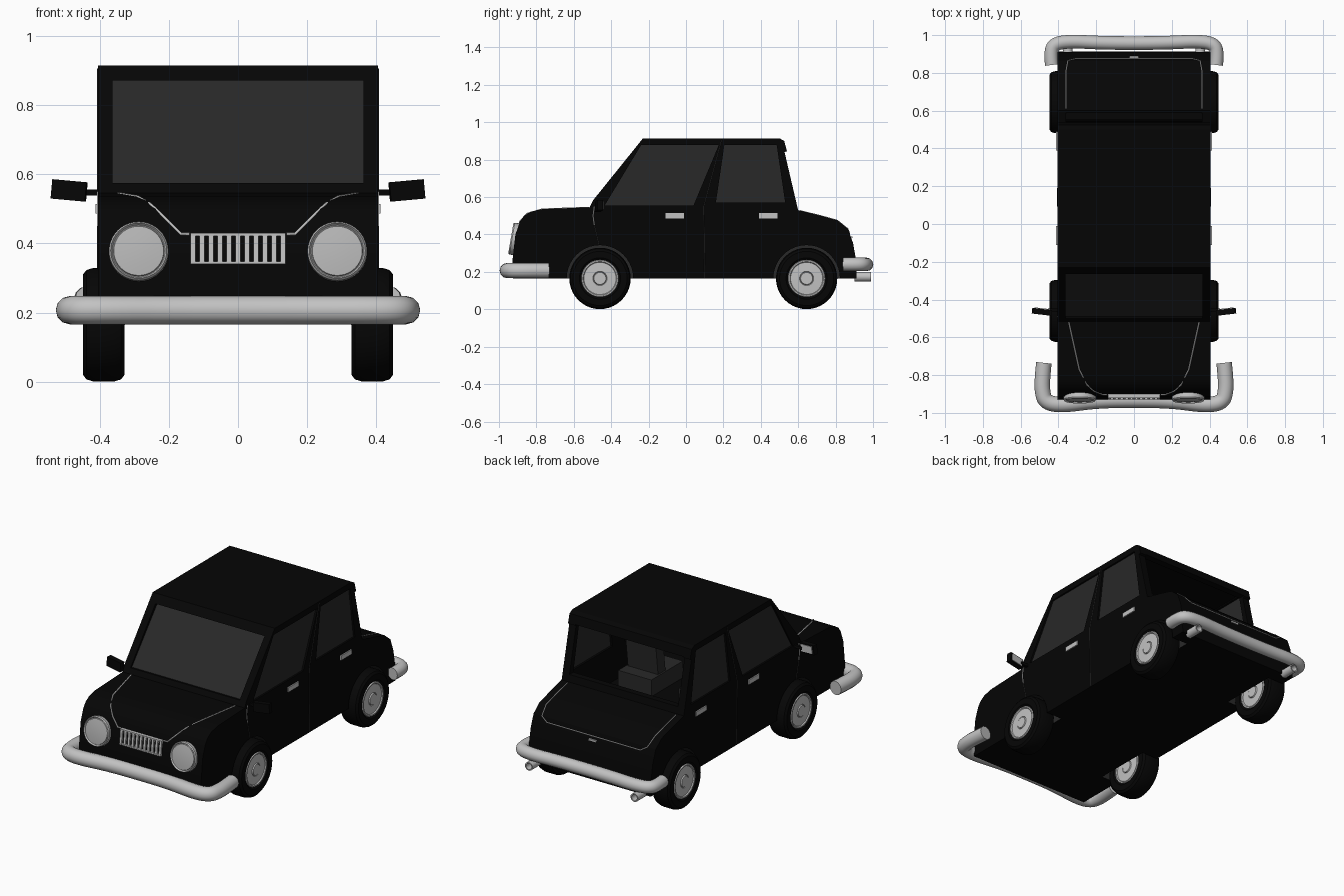
import bpy, bmesh, math

if "Cube" in bpy.data.objects:
    bpy.data.objects.remove(bpy.data.objects["Cube"])


def material(name, value):
    m = bpy.data.materials.new(name)
    m.use_nodes = True
    color = (value, value, value, 1)
    m.diffuse_color = color
    m.node_tree.nodes["Principled BSDF"].inputs["Base Color"].default_value = color
    return m


PAINT = material("black paint", 0.0016)
RUBBER = material("tyre rubber", 0.0018)
GLASS = material("tinted glass", 0.021)
LINER = material("grey lining", 0.022)
CHROME = material("chrome", 0.54)
LENS = material("lamp lens", 0.46)


def activate(ob):
    bpy.ops.object.select_all(action='DESELECT')
    ob.select_set(True)
    bpy.context.view_layer.objects.active = ob


def finish(name, bm, mat, smooth=False):
    bmesh.ops.recalc_face_normals(bm, faces=bm.faces)
    mesh = bpy.data.meshes.new(name)
    bm.to_mesh(mesh)
    bm.free()
    ob = bpy.data.objects.new(name, mesh)
    bpy.context.collection.objects.link(ob)
    mesh.materials.append(mat)
    if smooth:
        activate(ob)
        bpy.ops.object.shade_smooth_by_angle(angle=math.radians(32))
    return ob


def prism(name, profile, x0, x1, mat):
    """Side profile (y, z) extruded across x."""
    bm = bmesh.new()
    face = bm.faces.new([bm.verts.new((x0, y, z)) for y, z in profile])
    new = bmesh.ops.extrude_face_region(bm, geom=[face])["geom"]
    bmesh.ops.translate(bm, vec=(x1 - x0, 0, 0),
                        verts=[v for v in new if isinstance(v, bmesh.types.BMVert)])
    return finish(name, bm, mat)


def box(name, center, size, mat, rot=(0, 0, 0)):
    bm = bmesh.new()
    bmesh.ops.create_cube(bm, size=1)
    bmesh.ops.scale(bm, vec=size, verts=bm.verts)
    ob = finish(name, bm, mat)
    ob.location, ob.rotation_euler = center, rot
    return ob


def lathe(name, profile, loc, rot, mat, steps=40):
    """Profile (radius, height) turned about local z."""
    bm = bmesh.new()
    vs = [bm.verts.new((r, 0, h)) for r, h in profile]
    es = [bm.edges.new(p) for p in zip(vs, vs[1:])]
    bmesh.ops.spin(bm, geom=vs + es, cent=(0, 0, 0), axis=(0, 0, 1),
                   angle=math.tau, steps=steps)
    bmesh.ops.remove_doubles(bm, verts=bm.verts, dist=0.0001)
    ob = finish(name, bm, mat, True)
    ob.location, ob.rotation_euler = loc, rot
    return ob


def tube(name, pts, radius, mat, kind='POLY', mirrored=False):
    if mirrored:
        pts = pts + [(-x, y, z) for x, y, z in reversed(pts) if x]
    cu = bpy.data.curves.new(name, 'CURVE')
    cu.dimensions = '3D'
    cu.bevel_depth, cu.bevel_resolution = radius, 4
    cu.use_fill_caps = True
    sp = cu.splines.new(kind)
    sp.points.add(len(pts) - 1)
    for p, co in zip(sp.points, pts):
        p.co = (*co, 1)
    if kind == 'NURBS':
        sp.order_u, sp.use_endpoint_u, sp.resolution_u = 3, True, 8
    cu.materials.append(mat)
    ob = bpy.data.objects.new(name, cu)
    bpy.context.collection.objects.link(ob)
    activate(ob)
    bpy.ops.object.convert(target='MESH')


def cut(target, cutter):
    mod = target.modifiers.new("cut", 'BOOLEAN')
    mod.operation, mod.solver, mod.object = 'DIFFERENCE', 'EXACT', cutter
    mod.material_mode = 'TRANSFER'
    activate(target)
    bpy.ops.object.modifier_apply(modifier=mod.name)
    bpy.data.objects.remove(cutter)


# Body shell
W = 0.405
body = prism("body", [
    (-0.925, 0.165), (-0.928, 0.26), (-0.912, 0.40), (-0.887, 0.47), (-0.865, 0.50),
    (-0.83, 0.522), (-0.77, 0.535), (-0.515, 0.545), (-0.495, 0.585), (-0.23, 0.914),
    (0.50, 0.914), (0.525, 0.90), (0.54, 0.845), (0.527, 0.84), (0.59, 0.57),
    (0.60, 0.53), (0.72, 0.50), (0.81, 0.475), (0.865, 0.43), (0.893, 0.355),
    (0.908, 0.27), (0.912, 0.165)], -W, W, PAINT)

# Hollow cabin and window openings
side_windows = {
    "front": [(-0.435, 0.555), (-0.24, 0.878), (0.175, 0.878), (0.04, 0.555)],
    "rear": [(0.16, 0.572), (0.205, 0.878), (0.485, 0.878), (0.53, 0.572)]}
cut(body, prism("cabin_cutter", [(-0.40, 0.36), (-0.45, 0.55), (-0.20, 0.885),
                                 (0.49, 0.885), (0.555, 0.56), (0.54, 0.36)], -0.375, 0.375, PAINT))
cut(body, prism("rear_window_cutter", [(0.45, 0.57), (0.45, 0.85), (0.60, 0.85),
                                       (0.66, 0.57)], -0.36, 0.36, PAINT))
cut(body, prism("windscreen_cutter", [(-0.56, 0.575), (-0.34, 0.87), (-0.17, 0.87),
                                      (-0.40, 0.575)], -0.362, 0.362, PAINT))
for pts in side_windows.values():
    cut(body, prism("window_cutter", pts, -0.5, 0.5, PAINT))

# Wheel wells
AXLES = {"front": -0.46, "rear": 0.645}
for y in AXLES.values():
    for s in (-1, 1):
        cut(body, lathe("well_cutter", [(0, 0.30), (0.178, 0.30), (0.178, 0.5), (0, 0.5)],
                        (0, y, 0.165), (0, s * math.pi / 2, 0), LINER))
activate(body)
bpy.ops.object.shade_smooth_by_angle(angle=math.radians(28))

# Glass
prism("windscreen", [(-0.497, 0.565), (-0.235, 0.88), (-0.225, 0.88), (-0.487, 0.565)],
      -0.368, 0.368, GLASS)
prism("windscreen_backing", [(-0.486, 0.565), (-0.224, 0.88), (-0.222, 0.88), (-0.484, 0.565)],
      -0.368, 0.368, PAINT)
for s in (-1, 1):
    for end, pts in side_windows.items():
        prism(end + "_side_window", pts, s * 0.388, s * 0.394, GLASS)

# Seats
for s in (-1, 1):
    box("front_seat_base", (s * 0.2, 0.05, 0.41), (0.22, 0.30, 0.10), LINER)
    box("front_seat_back", (s * 0.2, 0.10, 0.57), (0.20, 0.07, 0.26), LINER, (-0.12, 0, 0))

# Wheels
for end, y in AXLES.items():
    for s in (-1, 1):
        loc, rot = (s * 0.388, y, 0.165), (0, s * math.pi / 2, 0)
        lathe(end + "_tyre", [(0.098, -0.05), (0.11, -0.06), (0.145, -0.06), (0.158, -0.05),
                              (0.164, -0.03), (0.164, 0.03), (0.158, 0.05), (0.145, 0.06),
                              (0.11, 0.06), (0.098, 0.05), (0.098, -0.05)], loc, rot, RUBBER)
        half = [(0.10, 0.052), (0.097, 0.058), (0.09, 0.058), (0.086, 0.052),
                (0.038, 0.054), (0.035, 0.05), (0.032, 0.058), (0, 0.058)]
        lathe(end + "_hub", [(r, -h) for r, h in reversed(half)] + half, loc, rot, CHROME)

# Bumpers and exhausts
tube("front_bumper", [(0.477, -0.735, 0.207), (0.484, -0.80, 0.207), (0.487, -0.88, 0.207),
                      (0.47, -0.945, 0.207), (0.38, -0.96, 0.207), (0.20, -0.935, 0.207),
                      (0, -0.932, 0.207)], 0.041, CHROME, 'NURBS', True)
tube("rear_bumper", [(0.435, 0.842, 0.24), (0.442, 0.90, 0.24), (0.425, 0.955, 0.24),
                     (0.33, 0.968, 0.24), (0.2, 0.96, 0.24), (0, 0.957, 0.24)],
     0.036, CHROME, 'NURBS', True)
for s in (-1, 1):
    lathe("exhaust", [(0, 0.05), (0.018, 0.05), (0.018, 0.09), (0.025, 0.09), (0.025, 0),
                      (0, 0)], (s * 0.35, 0.90, 0.174), (-math.pi / 2, 0, 0), CHROME, 20)

# Headlamps, tilted back with the nose
TILT = math.pi / 2 - 0.17
for s in (-1, 1):
    loc = (s * 0.287, -0.912, 0.375)
    lathe("headlamp_ring", [(0, -0.02), (0.08, -0.02), (0.086, 0), (0.086, 0.018),
                            (0.081, 0.025), (0.076, 0.016), (0, 0.016)],
          loc, (TILT, 0, 0), CHROME)
    lathe("headlamp_lens", [(0.074, 0.016), (0.072, 0.02), (0.04, 0.024), (0, 0.025)],
          loc, (TILT, 0, 0), LENS)

# Grille
for z, y in ((0.344, -0.919), (0.426, -0.909)):
    box("grille_rail", (0, y, z), (0.275, 0.022, 0.008), CHROME)
for i in range(11):
    box("grille_slat", (-0.13 + i * 0.026, -0.914, 0.385), (0.014, 0.02, 0.085),
        CHROME, (-0.12, 0, 0))

# Mirrors and door handles
for s in (-1, 1):
    box("mirror_stem", (s * 0.425, -0.455, 0.547), (0.06, 0.016, 0.016), PAINT)
    turn = (0, -s * 0.09, s * 0.12)
    box("mirror_housing", (s * 0.488, -0.465, 0.553), (0.10, 0.03, 0.056), PAINT, turn)
    box("mirror_glass", (s * 0.486, -0.448, 0.553), (0.08, 0.004, 0.042), CHROME, turn)
    for y in (-0.06, 0.44):
        box("door_handle", (s * 0.405, y, 0.5), (0.014, 0.10, 0.028), CHROME)

# Bonnet, boot and door seams
for s in (-1, 1):
    tube("bonnet_seam", [(s * 0.345, -0.52, 0.544), (s * 0.29, -0.77, 0.535),
                         (s * 0.25, -0.85, 0.511), (s * 0.21, -0.886, 0.472),
                         (s * 0.165, -0.903, 0.427), (s * 0.14, -0.904, 0.427)], 0.004, CHROME)
    tube("door_seam", [(s * W, 0.1, 0.168), (s * W, 0.095, 0.55), (s * W, 0.19, 0.905)],
         0.002, LINER)
    tube("front_door_seam", [(s * W, -0.465, 0.345), (s * W, -0.49, 0.45)], 0.002, LINER)
    tube("front_door_gap", [(s * W, -0.49, 0.45), (s * W, -0.497, 0.50), (s * W, -0.49, 0.55)],
         0.003, CHROME)
tube("boot_seam", [(0.36, 0.61, 0.527), (0.36, 0.72, 0.50), (0.36, 0.81, 0.475),
                   (0.35, 0.865, 0.43), (0.31, 0.875, 0.405), (0, 0.875, 0.405)],
     0.003, CHROME, mirrored=True)
box("boot_handle", (0, 0.883, 0.385), (0.05, 0.012, 0.01), CHROME)
